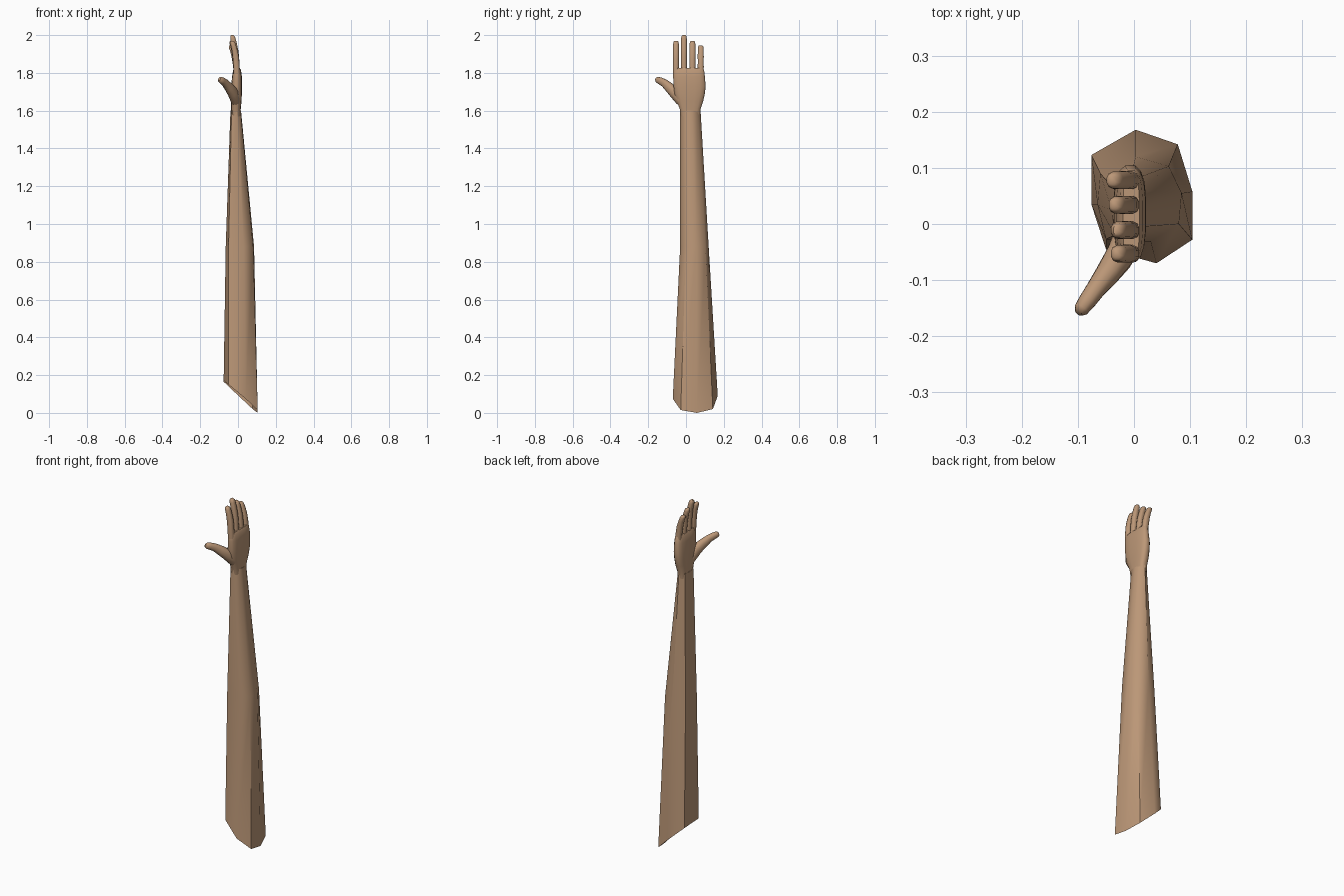
import bpy, bmesh, math
from mathutils import Vector

skin = bpy.data.materials.new("tan skin")
skin.diffuse_color = (0.50, 0.31, 0.185, 1)


def loft(name, rings, cap_start=True, cap_end=True):
    """Skin a list of equal-length rings into one smooth object."""
    bm = bmesh.new()
    loops = [[bm.verts.new(p) for p in r] for r in rings]
    n = len(loops[0])
    for a, b in zip(loops, loops[1:]):
        for i in range(n):
            j = (i + 1) % n
            bm.faces.new((a[i], a[j], b[j], b[i]))
    if cap_start:
        bm.faces.new(loops[0][::-1])
    if cap_end:
        bm.faces.new(loops[-1])
    bmesh.ops.recalc_face_normals(bm, faces=bm.faces)
    me = bpy.data.meshes.new(name)
    bm.to_mesh(me)
    bm.free()
    me.materials.append(skin)
    ob = bpy.data.objects.new(name, me)
    bpy.context.collection.objects.link(ob)
    bpy.ops.object.select_all(action='DESELECT')
    ob.select_set(True)
    bpy.context.view_layer.objects.active = ob
    bpy.ops.object.shade_smooth_by_angle(angle=math.radians(50))
    return ob


def oval(c, u, v, n=12, p=0.8):
    """Rounded-box ring around c, spanned by half-axes u and v."""
    pts = []
    for i in range(n):
        t = 2 * math.pi * (i + 0.5) / n
        cs, sn = math.cos(t), math.sin(t)
        pts.append(Vector(c) + Vector(u) * math.copysign(abs(cs) ** p, cs)
                   + Vector(v) * math.copysign(abs(sn) ** p, sn))
    return pts


# Arm: eight-sided sleeve shape, cut at a slant and open at the bottom
bottom = [(0.104, -0.028, 0.015), (0.104, 0.058, 0.0), (0.078, 0.142, 0.02), (0.003, 0.168, 0.09),
          (-0.076, 0.123, 0.165), (-0.076, 0.035, 0.17), (-0.05, -0.045, 0.15), (0.04, -0.07, 0.075)]
middle = [(0.08, 0.0), (0.085, 0.055), (0.062, 0.103), (0.003, 0.12),
          (-0.06, 0.09), (-0.065, 0.035), (-0.05, -0.027), (0.03, -0.031)]
wrist = [(0.014, -0.005), (0.016, 0.03), (0.01, 0.06), (-0.008, 0.077),
         (-0.034, 0.06), (-0.04, 0.025), (-0.034, -0.02), (-0.008, -0.032)]
loft("arm", [bottom, [(x, y, 0.88) for x, y in middle], [(x, y, 1.6) for x, y in wrist]],
     cap_start=False)

# Palm: z, x min, x max, y min, y max
palm = [(1.57, -0.036, 0.013, -0.028, 0.074), (1.61, -0.037, 0.015, -0.034, 0.078),
        (1.65, -0.037, 0.019, -0.05, 0.092), (1.69, -0.037, 0.021, -0.062, 0.101),
        (1.73, -0.036, 0.022, -0.067, 0.105), (1.78, -0.032, 0.021, -0.069, 0.101),
        (1.815, -0.026, 0.016, -0.068, 0.097), (1.825, -0.02, 0.01, -0.064, 0.092)]
loft("palm", [oval(((a + b) / 2, (c + d) / 2, z), ((b - a) / 2, 0, 0), (0, (d - c) / 2, 0), 16, 0.7)
              for z, a, b, c, d in palm])

# Fingers: height fraction, x centre, half depth, half width
profile = [(-0.1, -0.006, 0.017, 0.0155), (0.15, -0.009, 0.017, 0.0165), (0.4, -0.014, 0.017, 0.016),
           (0.55, -0.018, 0.0165, 0.0165), (0.75, -0.026, 0.015, 0.016), (0.9, -0.034, 0.0145, 0.0155),
           (0.97, -0.037, 0.012, 0.013), (1.0, -0.039, 0.006, 0.008)]
fingers = [("index_finger", -0.053, 1.97, 0.008), ("middle_finger", -0.011, 2.0, 0.008),
           ("ring_finger", 0.034, 1.97, 0.004), ("little_finger", 0.078, 1.946, 0.0)]
for name, y, top, dx in fingers:
    loft(name, [oval((x + dx * max(f, 0), y, 1.81 + f * (top - 1.81)), (rx, 0, 0), (0, ry, 0))
                for f, x, rx, ry in profile])

# Thumb: tapered tube leaning forward and outward
path = [((-0.006, 0.0, 1.625), 0.024), ((-0.012, -0.028, 1.66), 0.032), ((-0.027, -0.06, 1.696), 0.031),
        ((-0.048, -0.09, 1.724), 0.026), ((-0.068, -0.116, 1.747), 0.021),
        ((-0.083, -0.137, 1.758), 0.019), ((-0.094, -0.152, 1.764), 0.016), ((-0.099, -0.158, 1.767), 0.009)]
pts = [Vector(p) for p, r in path]
rings = []
for i, (p, r) in enumerate(path):
    t = (pts[min(i + 1, len(pts) - 1)] - pts[max(i - 1, 0)]).normalized()
    side = t.cross(Vector((0, 0, 1))).normalized()
    rings.append(oval(p, side * r * 0.85, side.cross(t) * r, 12, 0.9))
loft("thumb", rings)
